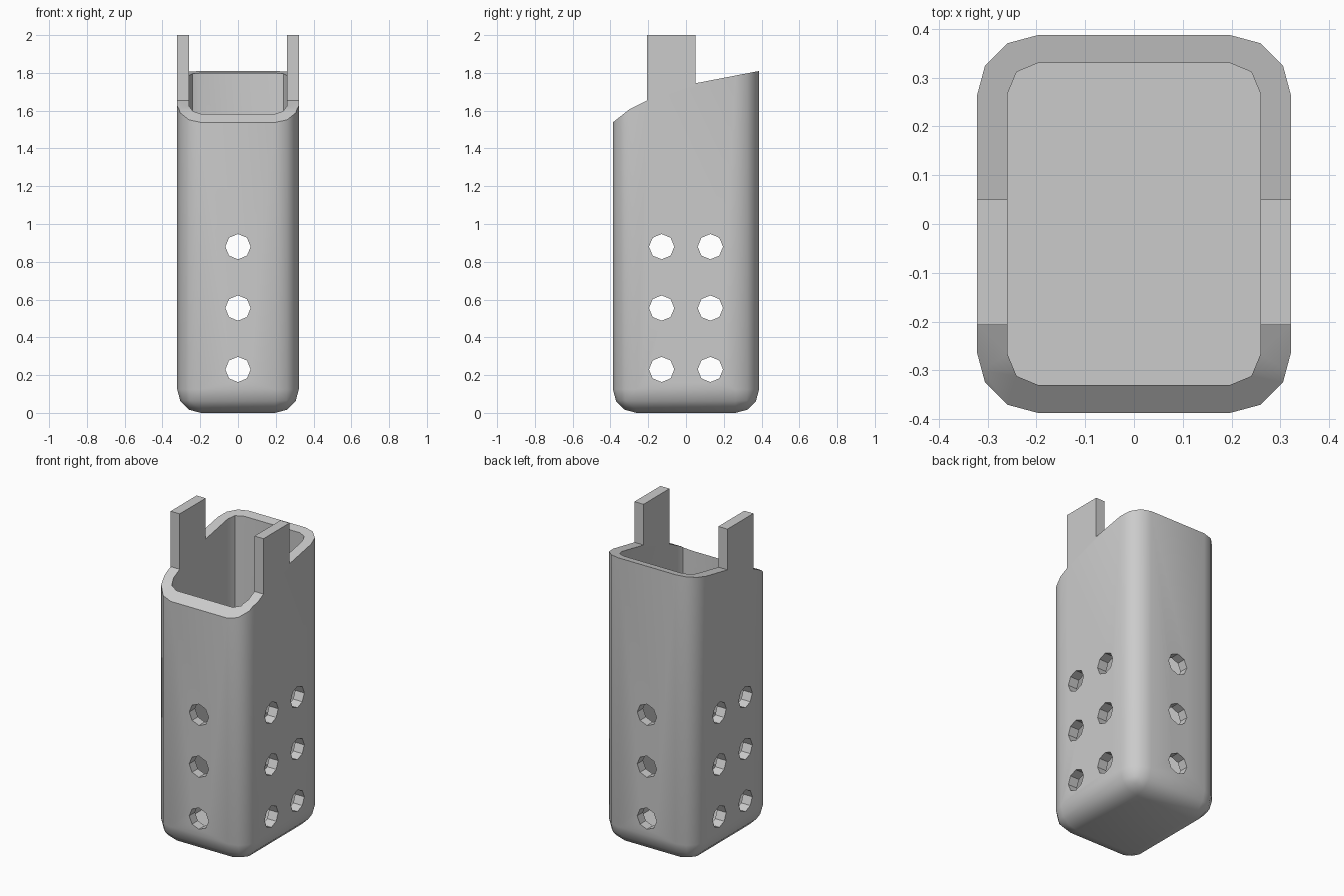
import bpy, bmesh, math
from mathutils import Matrix, Vector

if "Cube" in bpy.data.objects:
    bpy.data.objects.remove(bpy.data.objects["Cube"], do_unlink=True)

grey = bpy.data.materials.new("plain_grey")
grey.use_nodes = True
colour = (0.6, 0.6, 0.6, 1)
grey.diffuse_color = colour
grey.node_tree.nodes["Principled BSDF"].inputs["Base Color"].default_value = colour


def make_object(name, bm):
    bmesh.ops.recalc_face_normals(bm, faces=bm.faces)
    mesh = bpy.data.meshes.new(name)
    bm.to_mesh(mesh)
    bm.free()
    obj = bpy.data.objects.new(name, mesh)
    obj.data.materials.append(grey)
    bpy.context.collection.objects.link(obj)
    return obj


def rounded_box(name, half_x, half_y, bottom, top, radius, segments, upright_only):
    bm = bmesh.new()
    bmesh.ops.create_cube(bm, size=2)
    for v in bm.verts:
        v.co = (v.co.x * half_x, v.co.y * half_y, bottom if v.co.z < 0 else top)
    edges = [e for e in bm.edges
             if not upright_only or abs(e.verts[0].co.z - e.verts[1].co.z) > 0.1]
    bmesh.ops.bevel(bm, geom=edges, offset=radius, segments=segments,
                    profile=0.5, affect='EDGES')
    return make_object(name, bm)


def prism(name, profile):
    # Extrude a (y, z) outline across the full width
    bm = bmesh.new()
    face = bm.faces.new([bm.verts.new((-1, y, z)) for y, z in profile])
    moved = bmesh.ops.extrude_face_region(bm, geom=[face])["geom"]
    verts = [g for g in moved if isinstance(g, bmesh.types.BMVert)]
    bmesh.ops.translate(bm, vec=(2, 0, 0), verts=verts)
    return make_object(name, bm)


def hole_drill(name, centre, axis):
    # Eight-sided rod passing through both opposite walls
    bm = bmesh.new()
    turn = Matrix.Rotation(math.pi / 2, 4, 'X' if axis == 'Y' else 'Y')
    bmesh.ops.create_cone(bm, cap_ends=True, segments=8, radius1=0.067,
                          radius2=0.067, depth=2,
                          matrix=Matrix.Translation(Vector(centre)) @ turn)
    return make_object(name, bm)


# Solid rounded body, taller than the finished height
holder = rounded_box("tall_holder", 0.322, 0.387, 0, 2.4, 0.125, 3, False)

# Cavity, sloping rim with upright tabs, and the drilled holes
cutters = [
    rounded_box("cavity_cutter", 0.259, 0.33, 0.063, 3, 0.063, 2, True),
    prism("rim_cutter", [(-1, 3), (-1, 1.538), (-0.387, 1.538), (-0.3, 1.607),
                         (-0.207, 1.653), (-0.207, 2), (0.05, 2), (0.05, 1.745),
                         (0.387, 1.81), (1, 1.92), (1, 3)]),
]
for z in (0.23, 0.555, 0.88):
    cutters.append(hole_drill("front_hole_cutter", (0, 0, z), 'Y'))
    for y in (-0.129, 0.129):
        cutters.append(hole_drill("side_hole_cutter", (0, y, z), 'X'))

bpy.ops.object.select_all(action='DESELECT')
bpy.context.view_layer.objects.active = holder
holder.select_set(True)
for cutter in cutters:
    cutter.hide_render = True
    mod = holder.modifiers.new("cut", 'BOOLEAN')
    mod.operation = 'DIFFERENCE'
    mod.solver = 'EXACT'
    mod.object = cutter
    bpy.ops.object.modifier_apply(modifier=mod.name)
    bpy.data.objects.remove(cutter, do_unlink=True)

# Soft corners with crisp rim and hole edges
bpy.ops.object.shade_smooth_by_angle(angle=math.radians(35))
